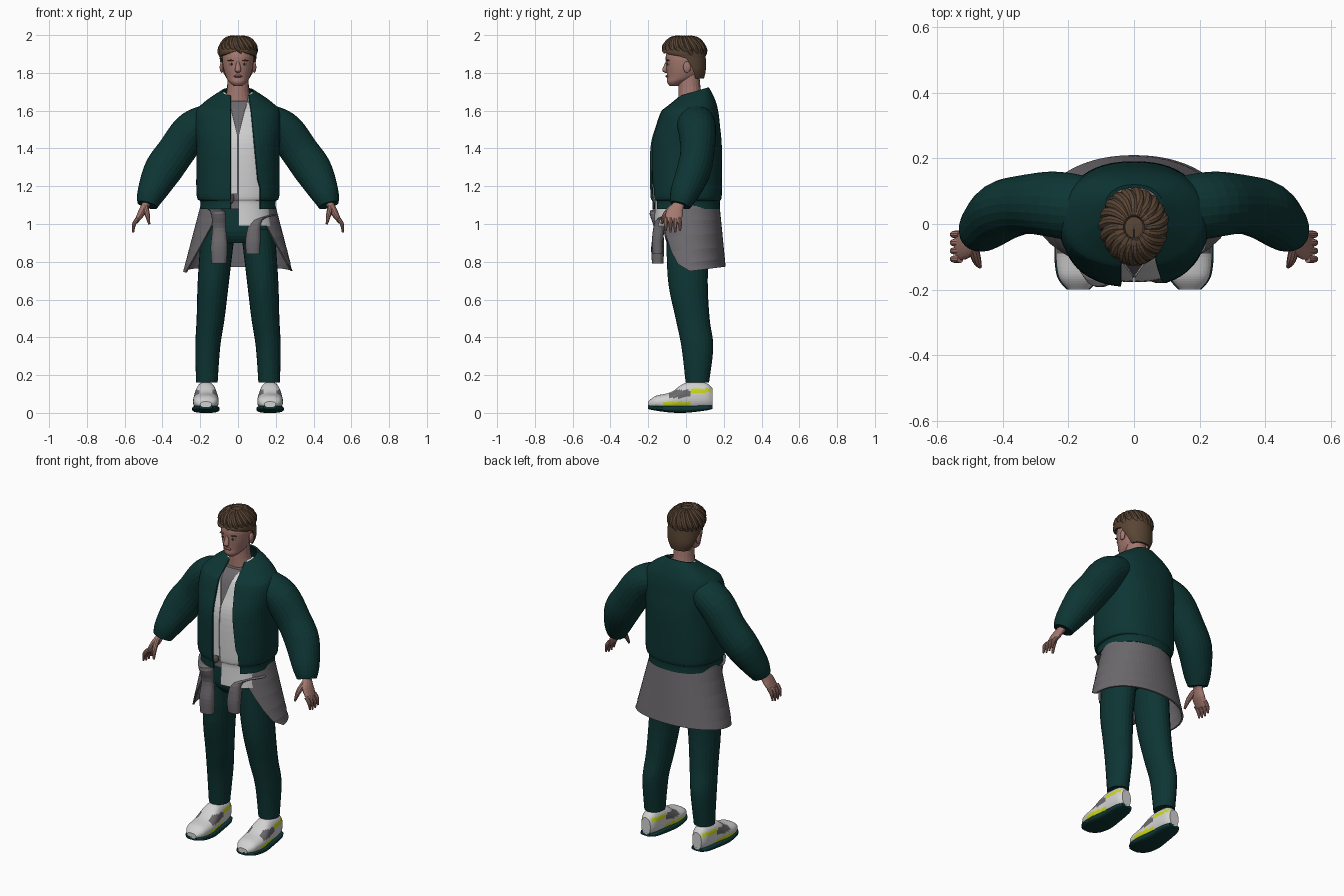
import bpy, bmesh, math, random
from mathutils import Vector

if "Cube" in bpy.data.objects:
    bpy.data.objects.remove(bpy.data.objects["Cube"])
random.seed(4)
parts = []


def material(name, red, green, blue):
    mat = bpy.data.materials.new(name)
    mat.use_nodes = True
    mat.diffuse_color = (red, green, blue, 1)
    bsdf = next(node for node in mat.node_tree.nodes if node.type == 'BSDF_PRINCIPLED')
    bsdf.inputs["Base Color"].default_value = mat.diffuse_color
    return mat


TEAL = material("dark teal cloth", red=.004, green=.036, blue=.034)
GREY = material("grey cloth", red=.15, green=.14, blue=.15)
WHITE = material("white cloth", red=.64, green=.64, blue=.64)
SKIN = material("skin", red=.37, green=.19, blue=.16)
HAIR = material("brown hair", red=.1, green=.06, blue=.035)
LIME = material("lime trim", red=.6, green=.7, blue=.01)
LIP = material("lips", red=.27, green=.1, blue=.09)
EYE = material("dark eye", red=.03, green=.02, blue=.02)


def finish(name, bm, mats, rule=None):
    bmesh.ops.recalc_face_normals(bm, faces=bm.faces[:])
    if rule:
        for face in bm.faces:
            face.material_index = rule(face.calc_center_median())
    mesh = bpy.data.meshes.new(name)
    bm.to_mesh(mesh)
    bm.free()
    for mat in mats:
        mesh.materials.append(mat)
    part = bpy.data.objects.new(name, mesh)
    bpy.context.collection.objects.link(part)
    parts.append(part)


def ring(wide, deep=None, x=0, y=0, z=0):
    """One cross-section: half sizes and centre."""
    return (x, y, z, wide, deep or wide)


def shrink(rings, by):
    return [(x, y, z, wide - by, deep - by) for x, y, z, wide, deep in rings]


def spline(rings, steps):
    """Smoothly interpolate cross-sections."""
    out = []
    last = len(rings) - 1
    for i in range(last):
        quad = (rings[max(i - 1, 0)], rings[i], rings[i + 1], rings[min(i + 2, last)])
        for j in range(steps):
            t = j / steps
            out.append([b + t / 2 * (c - a + t * (2*a - 5*b + 4*c - d + t * (3*b - a - 3*c + d)))
                        for a, b, c, d in zip(*quad)])
    return out + [rings[last]]


def power(value, exponent):
    return math.copysign(abs(value) ** exponent, value)


def skin_rings(bm, loops):
    loops = [[bm.verts.new(point) for point in loop] for loop in loops]
    count = len(loops[0])
    for low, high in zip(loops, loops[1:]):
        for j in range(count):
            k = (j + 1) % count
            bm.faces.new((low[j], low[k], high[k], high[j]))
    return loops[0], loops[-1]


def tube(name, rings, mats, axis=None, sides=20, steps=4, round_by=1, rule=None):
    """Capped loft whose sections face the given axis or follow the path."""
    rings = spline(rings, steps)
    centres = [Vector(r[:3]) for r in rings]
    loops = []
    for i, (x, y, z, wide, deep) in enumerate(rings):
        if axis:
            u, v = Vector((1, 0, 0)), Vector((0, axis == 'Z', axis == 'Y'))
        else:
            along = centres[min(i + 1, len(rings) - 1)] - centres[max(i - 1, 0)]
            along.normalize()
            u = (Vector((0, 1, 0)) - along * along.y).normalized()
            v = along.cross(u)
        turns = [math.tau * j / sides for j in range(sides)]
        loops.append([centres[i] + u * wide * power(math.cos(a), round_by)
                      + v * deep * power(math.sin(a), round_by) for a in turns])
    bm = bmesh.new()
    for end in skin_rings(bm, loops):
        bm.faces.new(end)
    finish(name, bm, mats, rule)


def shell(name, rings, mat, edges, tilt=None, wrap=True, sides=48, round_by=.85, thick=.01):
    """Thick garment panel between two edges in x, round the back or across the front."""
    loops = []
    for x, y, z, wide, deep in spline(rings, steps=6):
        start, stop = [math.copysign(math.asin(min(1, abs(edge) / wide) ** (1 / round_by)), edge)
                       for edge in edges(z)]
        if wrap:
            start, stop = stop, start + math.tau
        walls = []
        for inset in (0, thick):
            wall = []
            for j in range(sides + 1):
                a = start + (stop - start) * j / sides
                back = -max(deep - inset, .001) * power(math.cos(a), round_by)
                rise = tilt(z) * back if tilt else 0
                wall.append((max(wide - inset, .001) * power(math.sin(a), round_by), y + back, z + rise))
            walls.append(wall)
        loops.append(walls[0] + walls[1][::-1])
    bm = bmesh.new()
    for end in skin_rings(bm, loops):
        for j in range(sides):
            bm.faces.new((end[j], end[j + 1], end[-2 - j], end[-1 - j]))
    finish(name, bm, [mat])


def blob(name, centre, size, mat):
    bm = bmesh.new()
    bmesh.ops.create_uvsphere(bm, u_segments=16, v_segments=10, radius=1)
    bmesh.ops.scale(bm, verts=bm.verts, vec=size)
    bmesh.ops.translate(bm, verts=bm.verts, vec=centre)
    finish(name, bm, [mat])


# Open jacket with a gathered hem
jacket = [ring(z=1.08, wide=.2, deep=.18), ring(z=1.12, wide=.2, deep=.18),
          ring(z=1.16, wide=.22, deep=.19), ring(z=1.4, wide=.22, deep=.19),
          ring(z=1.52, wide=.23, deep=.17, y=.01), ring(z=1.6, wide=.22, deep=.15, y=.02),
          ring(z=1.65, wide=.17, deep=.12, y=.03), ring(z=1.7, wide=.09, deep=.08, y=.04)]
shell("jacket", jacket, TEAL, edges=lambda z: (-.04, .23 - z / 10 if z > 1.2 else .12),
      tilt=lambda z: max(0, z - 1.6) * 3)


# Grey tee and open white shirt below the jacket
def neckline(z):
    return max(.002, (z - 1.46) / 4)


tube("tee", shrink(jacket[:-1], by=.03), [GREY], axis='Z', sides=40, round_by=.85)
lining = shrink(jacket, by=.015)
shell("shirt_left_panel", [ring(z=.99, wide=.2, deep=.17)] + lining, WHITE, wrap=False, thick=.007,
      edges=lambda z: (neckline(z), .27 - z / 10), tilt=lambda z: max(0, z - 1.6) * 3)
shell("shirt_right_panel", lining[2:], WHITE, wrap=False, thick=.007,
      edges=lambda z: (-.09, -neckline(z)), tilt=lambda z: max(0, z - 1.6) * 3)

# Trouser seat and the overshirt tied round it
tube("trouser_seat", [ring(z=.9, wide=.12, deep=.09, y=.01), ring(z=.96, wide=.19, deep=.12, y=.01),
                      ring(z=1.12, wide=.17, deep=.12, y=.01)], [TEAL], axis='Z', sides=32, round_by=.85)
shell("waist_wrap", [ring(z=1.13, wide=.19, deep=.165, y=.01), ring(z=.75, wide=.29, deep=.19, y=.02)],
      GREY, edges=lambda z: (z * .56 - .7, .71 - z * .56), tilt=lambda z: (1.13 - z) / 3, round_by=.95)
tube("tied_sleeve_right", [ring(z=1.08, x=-.18, y=-.06, wide=.03), ring(z=1.07, x=-.11, y=-.15, wide=.04),
                           ring(z=.98, x=-.1, y=-.145, wide=.036, deep=.026),
                           ring(z=.88, x=-.1, y=-.15, wide=.045, deep=.034),
                           ring(z=.79, x=-.1, y=-.15, wide=.04, deep=.03)], [GREY], axis='Z', round_by=.85)
tube("tied_sleeve_left", [ring(z=1.05, x=.19, y=-.06, wide=.03), ring(z=1.02, x=.1, y=-.13, wide=.03),
                          ring(z=.92, x=.08, y=-.15, wide=.04, deep=.03),
                          ring(z=.84, x=.08, y=-.15, wide=.036, deep=.026)], [GREY], axis='Z', round_by=.85)
blob("waist_knot", centre=(-.05, -.15, 1.14), size=(.03, .03, .04), mat=GREY)


# Shoe sections: flat base that lifts at the toe and heel
def shoe_ring(y, wide, top, bottom):
    low = bottom + .7 * (y + .03) ** 2
    return ring(x=.17, y=y, z=(top + low) / 2, wide=wide, deep=(top - low) / 2)


def shoe_colour(spot):
    outward = abs(abs(spot.x) - .17) > .03
    if outward and abs(spot.y + .05) < .07 and spot.z < .06:
        return 1
    if outward and abs(spot.y + .03) < .06 and abs(spot.z - .1) < .02:
        return 2
    return int(abs(spot.y - .08) < .05 and abs(spot.z - .12) < .01)


SHOE = [(-.2, .03, .06), (-.16, .06, .09), (-.08, .068, .11), (0, .058, .16), (.1, .048, .16), (.14, .03, .13)]

# Paired limbs and features
for side, sign in (("left", 1), ("right", -1)):
    def limb(name, rings, mats, **options):
        tube(side + "_" + name, [(sign * r[0],) + r[1:] for r in rings], mats, **options)

    def feature(name, x, y, z, size, mat):
        blob(side + "_" + name, (sign * x, y, z), size, mat)

    limb("trouser_leg", [ring(z=.16, x=.165, y=.06, wide=.057, deep=.062), ring(z=.35, x=.16, y=.06, wide=.066, deep=.084),
                         ring(z=.5, x=.145, y=.035, wide=.074, deep=.09), ring(z=.7, x=.13, y=.01, wide=.083, deep=.105),
                         ring(z=.97, x=.105, y=.01, wide=.09, deep=.115)], [TEAL], axis='Z', steps=6, sides=24)
    limb("sleeve", [ring(x=.09, y=.05, z=1.56, wide=.08), ring(x=.17, y=.05, z=1.54, wide=.1, deep=.09),
                    ring(x=.25, y=.06, z=1.49, wide=.1), ring(x=.33, y=.06, z=1.38, wide=.09, deep=.1),
                    ring(x=.4, y=.04, z=1.28, wide=.09, deep=.1), ring(x=.46, y=-.01, z=1.16, wide=.075),
                    ring(x=.48, y=-.03, z=1.1, wide=.055)], [TEAL], sides=24)

    # Hand with four fingers and a thumb
    limb("palm", [ring(x=.47, y=-.03, z=1.13, wide=.03), ring(x=.49, y=-.04, z=1.1, wide=.03, deep=.02),
                  ring(x=.51, y=-.06, z=1.06, wide=.045, deep=.02),
                  ring(x=.54, y=-.07, z=1.01, wide=.04, deep=.01)], [SKIN])
    for finger in range(4):
        y = finger / 40 - .107
        tip = .95 + .008 * abs(finger - 1.5)
        limb("finger_%d" % (finger + 1), [ring(x=.53, y=y, z=1.03, wide=.012), ring(x=.55, y=y, z=1, wide=.011),
                                          ring(x=.555, y=y, z=tip, wide=.005)], [SKIN], sides=10)
    limb("thumb", [ring(x=.49, y=-.07, z=1.09, wide=.016), ring(x=.48, y=-.11, z=1.05, wide=.014),
                   ring(x=.47, y=-.13, z=1, wide=.006)], [SKIN], sides=10)

    # Trainer
    limb("shoe_upper", [shoe_ring(y, wide, top, bottom=.01) for y, wide, top in SHOE],
         [WHITE, LIME, GREY], axis='Y', sides=40, steps=8, round_by=.85, rule=shoe_colour)
    limb("shoe_sole", [shoe_ring(y, wide + .005, top=.04, bottom=0) for y, wide, top in SHOE],
         [TEAL], axis='Y', sides=28, round_by=.65)

    # Ear, eye and brow
    feature("ear", x=.086, y=.005, z=1.83, size=(.011, .02, .03), mat=SKIN)
    feature("eye", x=.033, y=-.09, z=1.846, size=(.014, .01, .006), mat=WHITE)
    feature("iris", x=.033, y=-.097, z=1.846, size=(.006, .005, .006), mat=EYE)
    feature("brow", x=.035, y=-.095, z=1.866, size=(.02, .01, .004), mat=HAIR)

# Neck, head and face
tube("neck", [ring(z=1.64, y=.03, wide=.08, deep=.07), ring(z=1.7, y=.02, wide=.06),
              ring(z=1.8, y=.015, wide=.055)], [SKIN], axis='Z')
tube("head", [ring(z=1.73, y=-.065, wide=.02), ring(z=1.75, y=-.05, wide=.045, deep=.05),
              ring(z=1.78, y=-.02, wide=.064, deep=.08), ring(z=1.84, y=-.01, wide=.08, deep=.095),
              ring(z=1.9, y=-.01, wide=.08, deep=.095), ring(z=1.97, wide=.05, deep=.07)],
     [SKIN], axis='Z', sides=32)
tube("nose", [ring(z=1.86, y=-.1, wide=.007), ring(z=1.815, y=-.112, wide=.016, deep=.014),
              ring(z=1.8, y=-.103, wide=.008)], [SKIN], axis='Z')
blob("lips", centre=(0, -.1, 1.782), size=(.024, .009, .007), mat=LIP)

# Hair cap: a nape rising into a dome, open over the face
nape = [ring(z=1.77, y=.05, wide=.06, deep=.045), ring(z=1.82, y=.035, wide=.085, deep=.07)]
dome = [ring(z=1.9 + .09 * math.sin(lift), y=-.01, wide=.1 * math.cos(lift), deep=.113 * math.cos(lift))
        for lift in (0, .4, .8, 1.2, 1.5)]


def hairline(z):
    gap = min(.1, max(.001, (1.92 - z) * 3))
    return -gap, gap


shell("hair_cap", nape + dome, HAIR, edges=hairline, round_by=1)

# Overlapping locks swept round from the crown
LOCKS = 20
for i in range(LOCKS):
    turn = math.tau * i / LOCKS
    end = random.uniform(-.05, .15) if math.cos(turn) > .3 else random.uniform(-.4, -.1)
    lock = []
    for t, thickness in ((0, .008), (.3, .017), (.7, .018), (1, .004)):
        swirl, lift = turn + t * t / 2, 1.25 + (end - 1.25) * t
        lock.append(ring(x=.093 * math.sin(swirl) * math.cos(lift), z=1.905 + .09 * math.sin(lift),
                         y=-.01 - .107 * math.cos(swirl) * math.cos(lift), wide=thickness))
    tube("hair_lock_%d" % (i + 1), lock, [HAIR], sides=10)

# Smooth shading with sharp garment edges
for item in bpy.context.view_layer.objects:
    item.select_set(item in parts)
bpy.context.view_layer.objects.active = parts[0]
bpy.ops.object.shade_smooth_by_angle(angle=math.radians(50))
